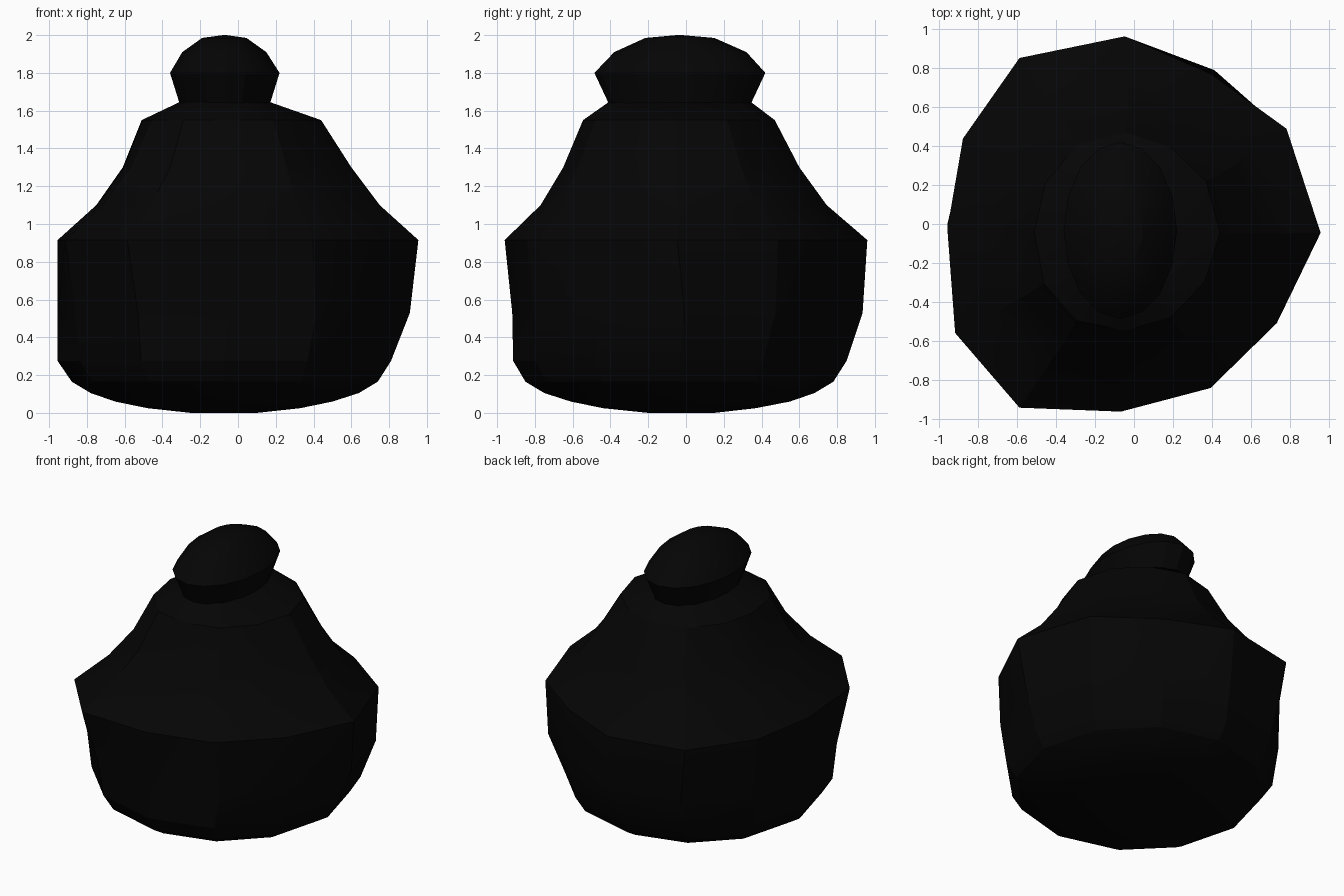
import bpy
import bmesh
import math

if "Cube" in bpy.data.objects:
    bpy.data.objects.remove(bpy.data.objects["Cube"], do_unlink=True)

black = bpy.data.materials.new("soot black")
black.use_nodes = True
color = (0.0015, 0.0015, 0.0015, 1)
black.diffuse_color = color
black.node_tree.nodes["Principled BSDF"].inputs["Base Color"].default_value = color

# Irregular plan shape of the belly, counter-clockwise
outline = [(0.955, -0.04), (0.78, 0.49), (0.39, 0.77), (-0.05, 0.96),
           (-0.59, 0.85), (-0.88, 0.44), (-0.96, -0.02), (-0.92, -0.55),
           (-0.59, -0.93), (-0.07, -0.95), (0.39, -0.83), (0.73, -0.5)]


def circle(sides):
    return [(math.cos(math.tau * i / sides), math.sin(math.tau * i / sides))
            for i in range(sides)]


def blend(a, b, t):
    return [(p[0] + (q[0] - p[0]) * t, p[1] + (q[1] - p[1]) * t)
            for p, q in zip(a, b)]


def fit(shape, x0, x1, y0, y1):
    """Stretch a plan shape to fill the given bounds."""
    xs, ys = zip(*shape)
    return [(x0 + (x - min(xs)) / (max(xs) - min(xs)) * (x1 - x0),
             y0 + (y - min(ys)) / (max(ys) - min(ys)) * (y1 - y0))
            for x, y in shape]


def loft(name, rings, shape_at):
    """Skin rings of (z, x0, x1, y0, y1) and cap both ends."""
    bm = bmesh.new()
    loops = []
    for z, *bounds in rings:
        loops.append([bm.verts.new((x, y, z)) for x, y in fit(shape_at(z), *bounds)])
    n = len(loops[0])
    for low, high in zip(loops, loops[1:]):
        for i in range(n):
            j = (i + 1) % n
            bm.faces.new((low[i], low[j], high[j], high[i]))
    bm.faces.new(loops[0][::-1])
    bm.faces.new(loops[-1])
    bmesh.ops.recalc_face_normals(bm, faces=bm.faces)
    mesh = bpy.data.meshes.new(name)
    bm.to_mesh(mesh)
    bm.free()
    mesh.materials.append(black)
    obj = bpy.data.objects.new(name, mesh)
    bpy.context.collection.objects.link(obj)
    bpy.ops.object.select_all(action="DESELECT")
    obj.select_set(True)
    bpy.context.view_layer.objects.active = obj
    bpy.ops.object.shade_smooth_by_angle(angle=math.radians(25))


round_plan = circle(len(outline))


def body_plan(z):
    """Irregular at the rim, rounder towards the base and the neck."""
    t = (0.915 - z) / 0.64 if z < 0.915 else (z - 1.15) / 0.6
    return blend(outline, round_plan, min(1, max(0, t)))


# Belly and shoulders
body_rings = [
    (0.0, -0.25, 0.10, -0.20, 0.15),
    (0.025, -0.48, 0.33, -0.44, 0.37),
    (0.06, -0.65, 0.50, -0.61, 0.55),
    (0.105, -0.78, 0.64, -0.75, 0.68),
    (0.165, -0.88, 0.74, -0.85, 0.78),
    (0.275, -0.955, 0.81, -0.915, 0.85),
    (0.53, -0.955, 0.91, -0.92, 0.935),
    (0.915, -0.955, 0.955, -0.96, 0.96),
    (1.10, -0.75, 0.75, -0.77, 0.745),
    (1.30, -0.61, 0.60, -0.65, 0.60),
    (1.55, -0.51, 0.44, -0.545, 0.47),
    (1.645, -0.31, 0.17, -0.41, 0.345)]
loft("body", body_rings, body_plan)

# Oval knob flaring out above the neck
knob_rings = [
    (1.64, -0.31, 0.17, -0.41, 0.345),
    (1.80, -0.36, 0.22, -0.485, 0.42),
    (1.91, -0.295, 0.15, -0.38, 0.32),
    (1.985, -0.19, 0.045, -0.215, 0.15),
    (2.0, -0.08, -0.06, -0.05, -0.02)]
loft("knob", knob_rings, lambda z: circle(16))
